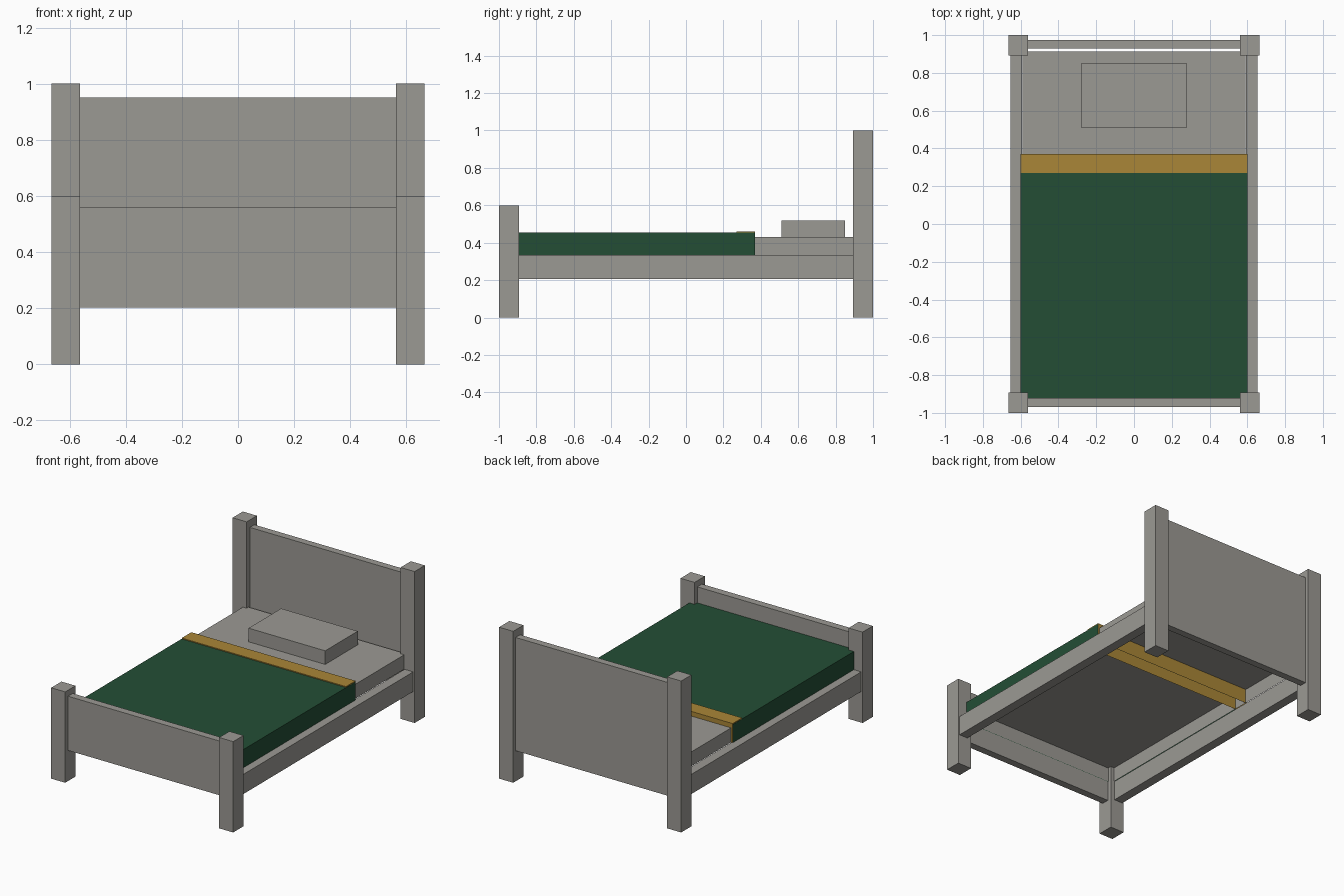
import bpy, bmesh

if "Cube" in bpy.data.objects:
    bpy.data.objects.remove(bpy.data.objects["Cube"])


def material(name, rgb):
    m = bpy.data.materials.new(name)
    m.diffuse_color = (*rgb, 1.0)
    m.use_nodes = True
    m.node_tree.nodes["Principled BSDF"].inputs["Base Color"].default_value = m.diffuse_color
    return m


GREY = material("warm_grey", (0.33, 0.32, 0.295))
GREEN = material("dark_green", (0.017, 0.076, 0.036))
OCHRE = material("ochre", (0.40, 0.24, 0.038))


def box(name, x, y, z, mat, open_bottom=False):
    """Box from (min, max) ranges; covers are left open underneath."""
    bm = bmesh.new()
    bmesh.ops.create_cube(bm, size=1.0)
    for v in bm.verts:
        v.co = [r[0] if c < 0 else r[1] for c, r in zip(v.co, (x, y, z))]
    bm.normal_update()
    if open_bottom:
        under = [f for f in bm.faces if f.normal.z < -0.5]
        bmesh.ops.delete(bm, geom=under, context='FACES')
    mesh = bpy.data.meshes.new(name)
    bm.to_mesh(mesh)
    bm.free()
    mesh.materials.append(mat)
    ob = bpy.data.objects.new(name, mesh)
    bpy.context.collection.objects.link(ob)
    return ob


# Posts and side rails, mirrored left and right
for side, s in (("left", -1), ("right", 1)):
    post_x = sorted((s * 0.5625, s * 0.665))
    box(f"foot_post_{side}", post_x, (-1.0, -0.893), (0, 0.6), GREY)
    box(f"head_post_{side}", post_x, (0.893, 1.0), (0, 1.0), GREY)
    box(f"side_rail_{side}", sorted((s * 0.592, s * 0.655)),
        (-0.893, 0.893), (0.205, 0.335), GREY)

# End boards between the posts
box("footboard", (-0.5625, 0.5625), (-0.97, -0.921), (0.202, 0.56), GREY)
box("headboard", (-0.5625, 0.5625), (0.928, 0.975), (0.202, 0.95), GREY)

# Bedding, open underneath
box("mattress", (-0.589, 0.589), (-0.917, 0.912), (0.335, 0.43), GREY, True)
box("pillow", (-0.28, 0.28), (0.51, 0.85), (0.43, 0.52), GREY, True)
box("blanket", (-0.601, 0.601), (-0.92, 0.369), (0.335, 0.455), GREEN, True)
box("blanket_hem", (-0.6, 0.6), (0.27, 0.37), (0.335, 0.461), OCHRE, True)
